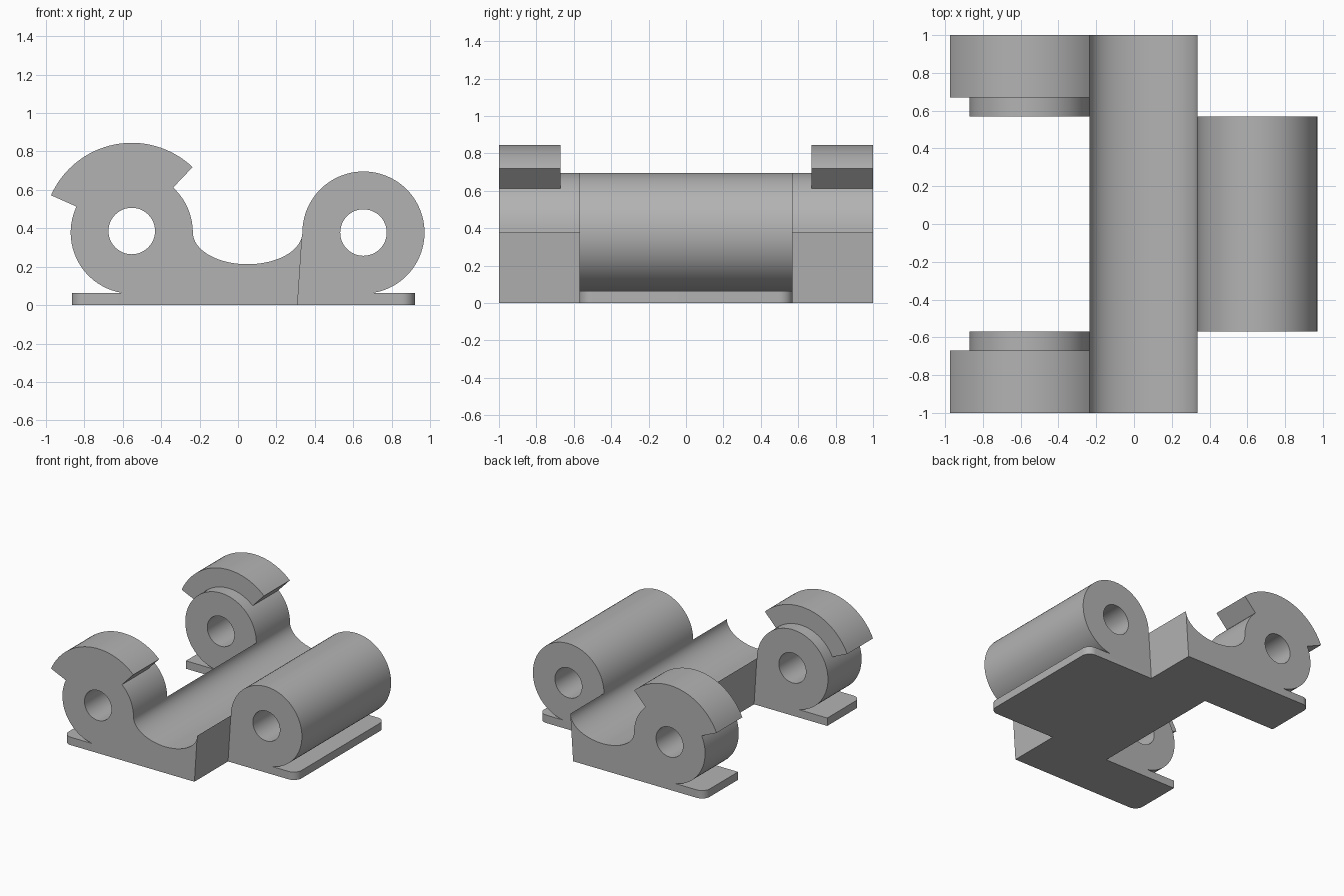
import bpy, bmesh, math

cube = bpy.data.objects.get("Cube")
if cube:
    bpy.data.objects.remove(cube, do_unlink=True)

grey = bpy.data.materials.new("plain grey")
grey.use_nodes = True
colour = (0.45, 0.45, 0.45, 1)
grey.diffuse_color = colour
grey.node_tree.nodes["Principled BSDF"].inputs["Base Color"].default_value = colour

AXIS_Z = 0.378      # height of both hinge barrels
BARREL_R = 0.318
LEFT_X, RIGHT_X = 0.653, -0.553
MID_X = (LEFT_X + RIGHT_X) / 2
PLATE_H = 0.064


def arc(cx, cy, rx, ry, start, end, steps=48):
    """Points along an elliptical arc, angles in degrees."""
    out = []
    for i in range(steps + 1):
        a = math.radians(start + (end - start) * i / steps)
        out.append((cx + rx * math.cos(a), cy + ry * math.sin(a)))
    return out


def prism(name, outlines, low, high, upright=True):
    """Extrude outlines (later ones are holes) along y, or along z if flat."""
    curve = bpy.data.curves.new(name, 'CURVE')
    curve.dimensions = '2D'
    curve.fill_mode = 'BOTH'
    curve.extrude = (high - low) / 2
    for pts in outlines:
        spline = curve.splines.new('POLY')
        spline.points.add(len(pts) - 1)
        for p, (x, y) in zip(spline.points, pts):
            p.co = (x, y, 0, 1)
        spline.use_cyclic_u = True
    obj = bpy.data.objects.new(name, curve)
    bpy.context.collection.objects.link(obj)
    mid = (low + high) / 2
    obj.location = (0, mid, 0) if upright else (0, 0, mid)
    obj.rotation_euler.x = math.pi / 2 if upright else 0
    bpy.ops.object.select_all(action='DESELECT')
    bpy.context.view_layer.objects.active = obj
    obj.select_set(True)
    bpy.ops.object.convert(target='MESH')
    obj = bpy.context.view_layer.objects.active
    bpy.ops.object.transform_apply(location=True, rotation=True, scale=True)
    bm = bmesh.new()
    bm.from_mesh(obj.data)
    bmesh.ops.remove_doubles(bm, verts=bm.verts, dist=1e-5)
    bmesh.ops.recalc_face_normals(bm, faces=bm.faces)
    bm.to_mesh(obj.data)
    bm.free()
    obj.data.materials.clear()
    obj.data.materials.append(grey)
    return obj


def hole(cx, cz):
    return arc(cx, cz, 0.121, 0.121, 0, 352.5, 47)


# Shared trough curve, running from the left rim to the right rim
half = (LEFT_X - RIGHT_X) / 2 - BARREL_R
trough = arc(MID_X, AXIS_Z, half, 0.165, 0, -180, 40)

# Centre bed with the long left barrel
left_barrel = arc(LEFT_X, AXIS_Z, BARREL_R, BARREL_R, -80, 180, 56)
bed = prism("bed_and_left_barrel",
            [[(-0.21, 0), (left_barrel[0][0], 0)] + left_barrel + trough[1:],
             hole(LEFT_X, AXIS_Z)], -0.57, 0.57)
parts = []

# Left foot plate with two rounded outer corners
r = 0.07
parts.append(prism("left_foot", [
    [(0.6, -0.57)] + arc(0.92 - r, -0.57 + r, r, r, -90, 0, 10)
    + arc(0.92 - r, 0.57 - r, r, r, 0, 90, 10) + [(0.6, 0.57)]],
    0, PLATE_H, upright=False))

# Front and back arms, each with a short barrel, stop lip and foot plate
right_barrel = arc(RIGHT_X, AXIS_Z, BARREL_R, BARREL_R, 0, 260, 56)
for side, sign in (("front", -1), ("back", 1)):
    def span(a, b):
        return sorted((sign * a, sign * b))

    parts.append(prism(side + "_arm", [
        [(0.31, 0)] + trough + right_barrel[1:] + [(right_barrel[-1][0], 0)],
        hole(RIGHT_X, AXIS_Z + 0.008)], *span(0.57, 1)))
    parts.append(prism(side + "_stop_lip", [
        arc(RIGHT_X, 0.385, 0.46, 0.46, 46.5, 156, 32)
        + arc(RIGHT_X, 0.385, 0.25, 0.25, 156, 46.5, 32)], *span(0.67, 1)))
    corner = arc(-0.865 + r, 1 - r, r, r, 90, 180, 10)
    foot = [(-0.5, 1)] + corner + [(-0.865, 0.57), (-0.5, 0.57)]
    parts.append(prism(side + "_foot", [[(x, sign * y) for x, y in foot]],
                       0, PLATE_H, upright=False))

# Fuse everything into one solid casting
for part in parts:
    mod = bed.modifiers.new(part.name, 'BOOLEAN')
    mod.operation = 'UNION'
    mod.solver = 'EXACT'
    mod.object = part
bpy.ops.object.select_all(action='DESELECT')
bpy.context.view_layer.objects.active = bed
bed.select_set(True)
bpy.ops.object.convert(target='MESH')
bed = bpy.context.view_layer.objects.active
bed.name = "hinge_bracket"
for part in parts:
    bpy.data.objects.remove(part, do_unlink=True)

# Clean the seams, then smooth the curved walls
bm = bmesh.new()
bm.from_mesh(bed.data)
bmesh.ops.remove_doubles(bm, verts=bm.verts, dist=1e-4)
bmesh.ops.dissolve_limit(bm, angle_limit=math.radians(0.2),
                         verts=bm.verts, edges=bm.edges)
bmesh.ops.triangulate(bm, faces=[f for f in bm.faces if len(f.verts) > 4])
bm.to_mesh(bed.data)
bm.free()
bpy.ops.object.shade_smooth_by_angle(angle=math.radians(30))
